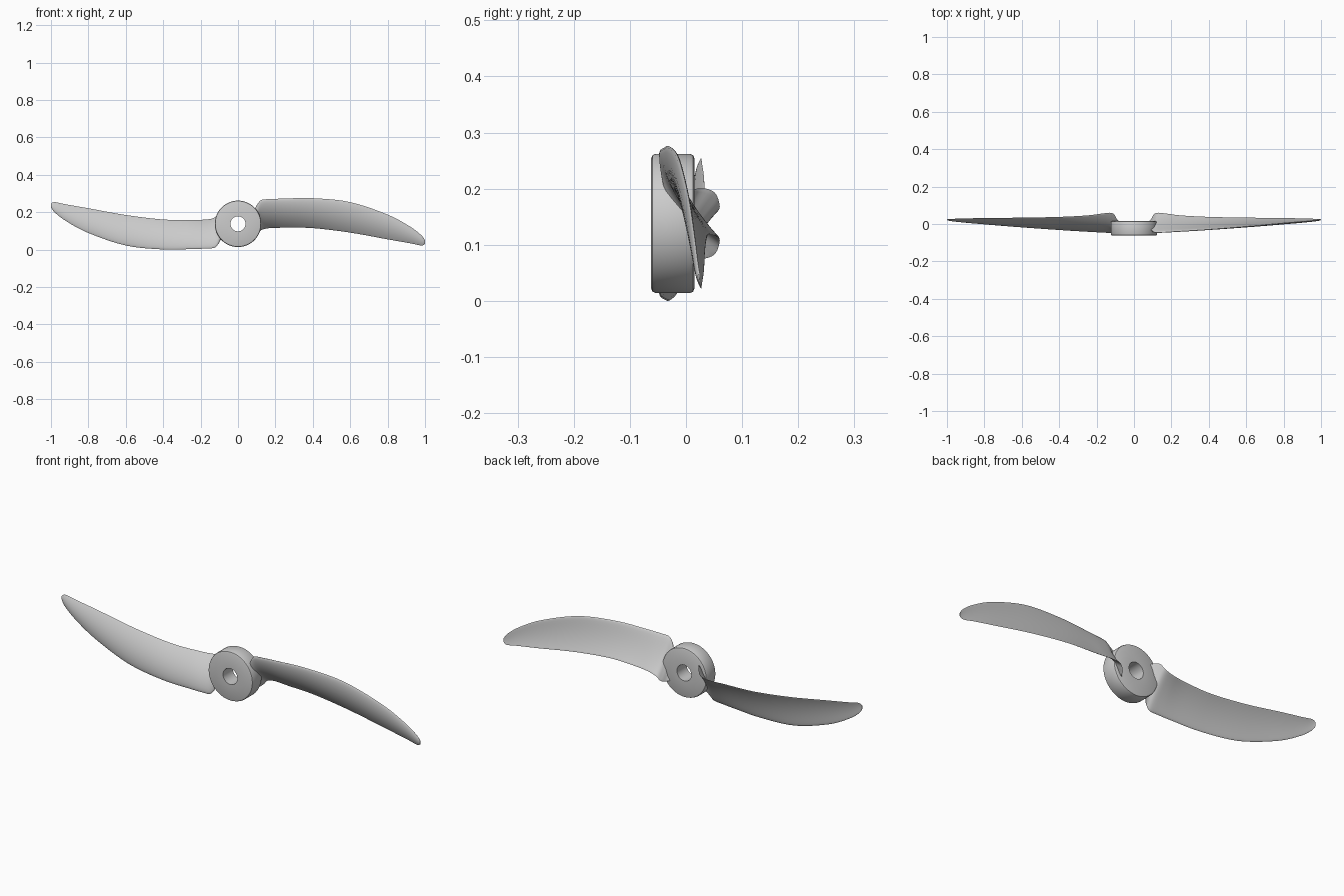
import bpy, bmesh, math
from mathutils import Vector

if "Cube" in bpy.data.objects:
    bpy.data.objects.remove(bpy.data.objects["Cube"])

CZ = 0.138          # height of the shaft axis
SIDES = 96          # hub facets


def finish(bm, name, angle):
    bmesh.ops.recalc_face_normals(bm, faces=bm.faces)
    mesh = bpy.data.meshes.new(name)
    bm.to_mesh(mesh)
    bm.free()
    ob = bpy.data.objects.new(name, mesh)
    bpy.context.collection.objects.link(ob)
    bpy.ops.object.select_all(action='DESELECT')
    ob.select_set(True)
    bpy.context.view_layer.objects.active = ob
    bpy.ops.object.shade_smooth_by_angle(angle=math.radians(angle))
    return ob


def bridge(bm, rings, closed=False):
    pairs = list(zip(rings, rings[1:]))
    if closed:
        pairs.append((rings[-1], rings[0]))
    for a, b in pairs:
        for i in range(len(a)):
            j = (i + 1) % len(a)
            bm.faces.new((a[i], a[j], b[j], b[i]))


# Hub: a ring turned around the y axis, with softened outer rims
def make_hub():
    profile = [(0.040, -0.062), (0.116, -0.062), (0.1217, -0.0597), (0.124, -0.054),
               (0.124, 0.007), (0.1217, 0.0127), (0.116, 0.015), (0.040, 0.015)]
    bm = bmesh.new()
    rings = []
    for r, y in profile:
        rings.append([bm.verts.new((r * math.cos(2 * math.pi * i / SIDES), y,
                                    CZ + r * math.sin(2 * math.pi * i / SIDES)))
                      for i in range(SIDES)])
    bridge(bm, rings, closed=True)
    finish(bm, "hub", 35)


# Blade stations: x, leading edge (y, z), trailing edge (y, z), thickness
STATIONS = [
    (0.060, -0.020, 0.190, 0.000, 0.090, 0.020),
    (0.088, -0.030, 0.218, 0.022, 0.075, 0.020),
    (0.105, -0.042, 0.245, 0.050, 0.082, 0.020),
    (0.126, -0.046, 0.266, 0.060, 0.105, 0.020),
    (0.170, -0.044, 0.270, 0.056, 0.115, 0.019),
    (0.250, -0.039, 0.273, 0.046, 0.117, 0.018),
    (0.400, -0.029, 0.275, 0.038, 0.115, 0.016),
    (0.600, -0.013, 0.254, 0.034, 0.091, 0.014),
    (0.800, 0.004, 0.187, 0.032, 0.055, 0.011),
    (0.920, 0.014, 0.123, 0.029, 0.034, 0.008),
    (0.980, 0.020, 0.077, 0.027, 0.022, 0.006),
    (1.000, 0.024, 0.050, 0.025, 0.030, 0.003),
]


def spline(points, steps):
    out = []
    for i in range(len(points) - 1):
        p = [points[max(0, min(len(points) - 1, i + k))] for k in (-1, 0, 1, 2)]
        for s in range(steps):
            t = s / steps
            out.append([0.5 * (2 * b + (c - a) * t + (2 * a - 5 * b + 4 * c - d) * t * t
                               + (3 * b - a - 3 * c + d) * t ** 3)
                        for a, b, c, d in zip(*p)])
    out.append(list(points[-1]))
    return out


# Cambered aerofoil section, round leading edge and thin trailing edge
def section(st, n=14):
    x, yl, zl, yt, zt, thick = st
    lead, trail = Vector((x, yl, zl)), Vector((x, yt, zt))
    chord = trail - lead
    front = Vector((0, chord.z, -chord.y)).normalized()
    pts = []
    for i in range(2 * n):
        a = math.pi * i / n
        s = (1 - math.cos(a)) / 2
        half = thick * (1.30 * math.sqrt(s) * (1 - s) + 0.06 * s) if s < 0.999 else 0
        camber = 0.075 * chord.length * 4 * s * (1 - s)
        side = 1 if i < n else -1
        pts.append(lead + chord * s + front * (camber + side * half))
    return pts


# Each blade is the same loft, turned half a revolution about the shaft
def make_blade(name, turn):
    bm = bmesh.new()
    rings = []
    for st in spline(STATIONS, 5):
        rings.append([bm.verts.new((turn * p.x, p.y, CZ + turn * (p.z - CZ)))
                      for p in section(st)])
    bridge(bm, rings)
    bm.faces.new(rings[0])
    bm.faces.new(rings[-1])
    finish(bm, name, 50)


make_hub()
make_blade("right_blade", 1)
make_blade("left_blade", -1)
